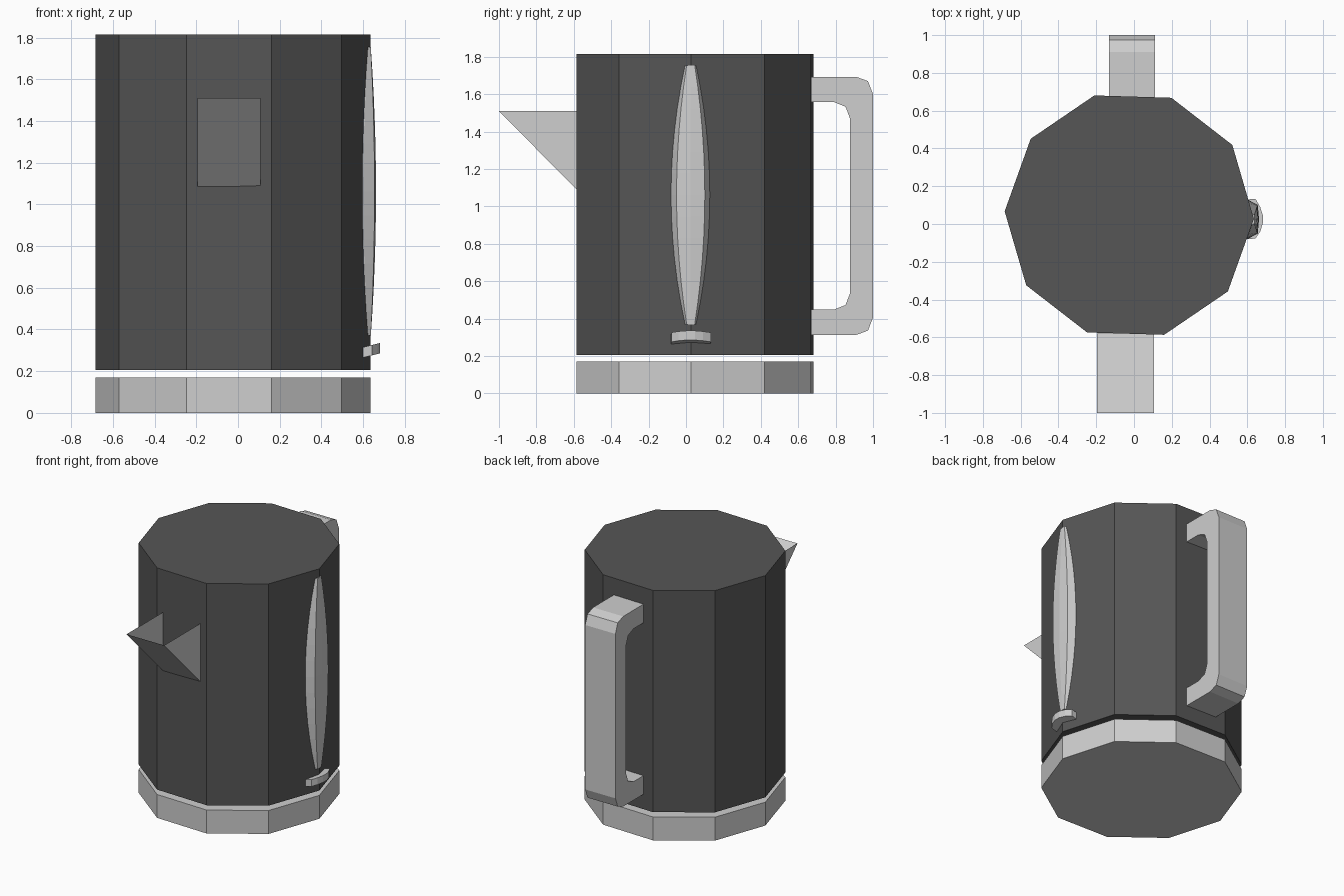
import bpy, math

cube = bpy.data.objects.get("Cube")
if cube:
    bpy.data.objects.remove(cube, do_unlink=True)


def material(name, value):
    mat = bpy.data.materials.new(name)
    mat.use_nodes = True
    colour = (value, value, value, 1)
    mat.diffuse_color = colour
    mat.node_tree.nodes["Principled BSDF"].inputs["Base Color"].default_value = colour
    return mat


dark = material("dark grey", 0.092)
light = material("light grey", 0.62)


def build(name, verts, faces, mat):
    mesh = bpy.data.meshes.new(name)
    mesh.from_pydata(verts, [], faces)
    mesh.materials.append(mat)
    obj = bpy.data.objects.new(name, mesh)
    bpy.context.collection.objects.link(obj)
    return obj


def loft(name, rings, mat):
    """Join equal closed rings into a capped solid."""
    n = len(rings[0])
    faces = [tuple(reversed(range(n)))]
    for r in range(len(rings) - 1):
        for i in range(n):
            a, b = r * n + i, r * n + (i + 1) % n
            faces.append((a, b, b + n, a + n))
    faces.append(tuple(range(len(rings) * n - n, len(rings) * n)))
    return build(name, [v for ring in rings for v in ring], faces, mat)


# Ten-sided jug and the separate base below it
CX, CY, RADIUS, TURN = -0.025, 0.047, 0.66, math.radians(-1.75)


def decagon(z):
    angles = [TURN + math.tau * k / 10 for k in range(10)]
    return [(CX + RADIUS * math.cos(a), CY + RADIUS * math.sin(a), z) for a in angles]


loft("jug_body", [decagon(0.205), decagon(1.815)], dark)
loft("base", [decagon(0), decagon(0.17)], light)

# Open-topped spout: two triangular cheeks and a sloping floor
spout = [(x, y, z) for x in (-0.195, 0.107)
         for y, z in ((-1, 1.51), (-0.58, 1.51), (-0.58, 1.085))]
build("spout", spout, [(0, 1, 2), (3, 5, 4), (0, 2, 5, 3)], light)

# Handle: upper half profile mirrored in height
MID = 1.003
outer = [(0.67, 1.693), (0.91, 1.693), (0.973, 1.67), (1, 1.6)]
inner = [(0.67, 1.558), (0.79, 1.558), (0.853, 1.533), (0.877, 1.47)]


def mirrored(points):
    return points + [(y, 2 * MID - z) for y, z in reversed(points)]


path = list(zip(mirrored(outer), mirrored(inner)))
rings = [[(-0.133, *o), (0.11, *o), (0.11, *i), (-0.133, *i)] for o, i in path]
loft("handle", rings, light)

# Long lens-shaped water gauge folded over the side corner
rings = []
for k in range(13):
    t = -1 + k / 6
    bulge = 1 - t * t
    w = 0.03 + 0.075 * bulge
    edge, front = 0.635 - 0.33 * w, 0.637 + 0.018 * bulge
    section = [(edge - 0.02, -w), (edge, -w), (front, -0.72 * w), (front + 0.007 * bulge, 0),
               (front, 0.72 * w), (edge, w), (edge - 0.02, w)]
    rings.append([(x, 0.025 + y, 1.062 + 0.692 * t) for x, y in section])
loft("water_gauge", rings, light)

# Small tilted switch tab under the gauge
plan = [(0.6, -0.105), (0.643, -0.102), (0.668, -0.065), (0.682, -0.022),
        (0.682, 0.022), (0.668, 0.065), (0.643, 0.108), (0.6, 0.105)]
rings = [[(x, 0.025 + y, z + 0.25 * (x - 0.6)) for x, y in plan] for z in (0.265, 0.315)]
loft("switch_tab", rings, light)
